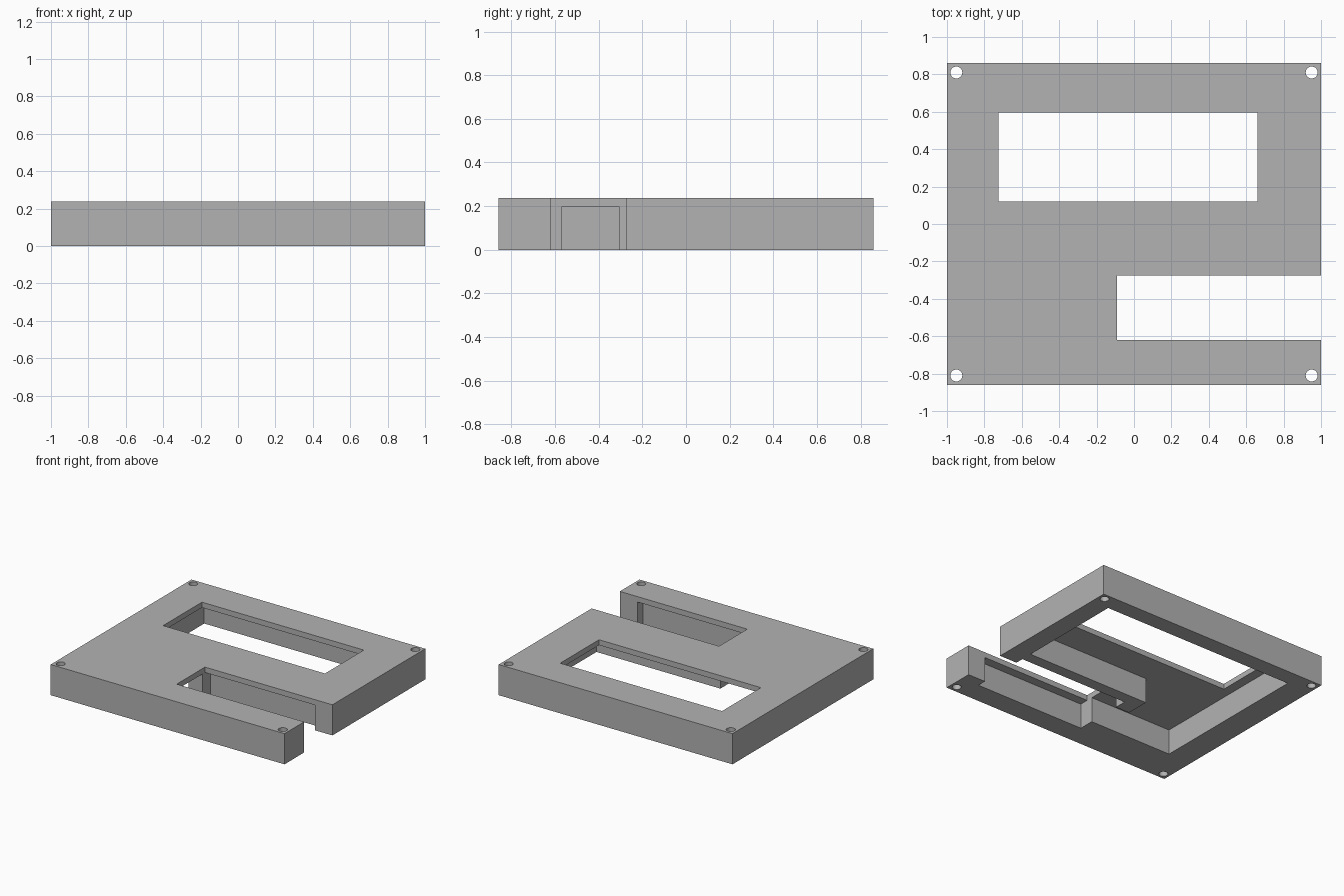
import bpy, bmesh
from math import cos, sin, tau

cube = bpy.data.objects.get("Cube")
if cube:
    bpy.data.objects.remove(cube, do_unlink=True)

HEIGHT = 0.237
CEILING = 0.195
HALF_Y = 0.86

grey = bpy.data.materials.new("plain grey")
grey.use_nodes = True
colour = (0.45, 0.45, 0.45, 1)
grey.diffuse_color = colour
grey.node_tree.nodes["Principled BSDF"].inputs["Base Color"].default_value = colour


def prism(name, outline, z0, z1):
    """Extrude a flat outline from z0 up to z1."""
    bm = bmesh.new()
    base = bm.faces.new([bm.verts.new((x, y, z0)) for x, y in outline])
    top = bmesh.ops.extrude_face_region(bm, geom=[base])["geom"]
    verts = [v for v in top if isinstance(v, bmesh.types.BMVert)]
    bmesh.ops.translate(bm, verts=verts, vec=(0, 0, z1 - z0))
    bmesh.ops.recalc_face_normals(bm, faces=bm.faces)
    mesh = bpy.data.meshes.new(name)
    bm.to_mesh(mesh)
    bm.free()
    obj = bpy.data.objects.new(name, mesh)
    bpy.context.collection.objects.link(obj)
    mesh.materials.append(grey)
    return obj


def rect(x0, x1, y0, y1):
    return [(x0, y0), (x1, y0), (x1, y1), (x0, y1)]


def circle(cx, cy, r, sides=32):
    return [(cx + r * cos(tau * i / sides), cy + r * sin(tau * i / sides))
            for i in range(sides)]


def cut(body, outline, z0=-0.1, z1=HEIGHT + 0.1):
    """Remove a prism from the body."""
    cutter = prism("cutter", outline, z0, z1)
    cutter.hide_render = True
    mod = body.modifiers.new("cut", "BOOLEAN")
    mod.operation = "DIFFERENCE"
    mod.solver = "EXACT"
    mod.object = cutter
    bpy.context.view_layer.objects.active = body
    bpy.ops.object.modifier_apply(modifier=mod.name)
    bpy.data.objects.remove(cutter, do_unlink=True)


# Solid cover block
cover = prism("cover", rect(-1, 1, -HALF_Y, HALF_Y), 0, HEIGHT)

# Hollow underside, wrapping round the rib beside the slot
cavity = [(-0.80, -0.57), (-0.09, -0.57), (-0.09, -0.69), (0.85, -0.69),
          (0.85, -0.21), (-0.09, -0.21), (-0.09, -0.305), (-0.21, -0.305),
          (-0.21, -0.12), (0.85, -0.12), (0.85, 0.73), (-0.80, 0.73)]
cut(cover, cavity, z1=CEILING)

# Window and open-ended side slot
cut(cover, rect(-0.725, 0.66, 0.12, 0.595))
cut(cover, rect(-0.09, 1.1, -0.62, -0.275))

# Screw holes in the corners
for sx in (-1, 1):
    for sy in (-1, 1):
        cut(cover, circle(sx * 0.95, sy * 0.81, 0.032))
